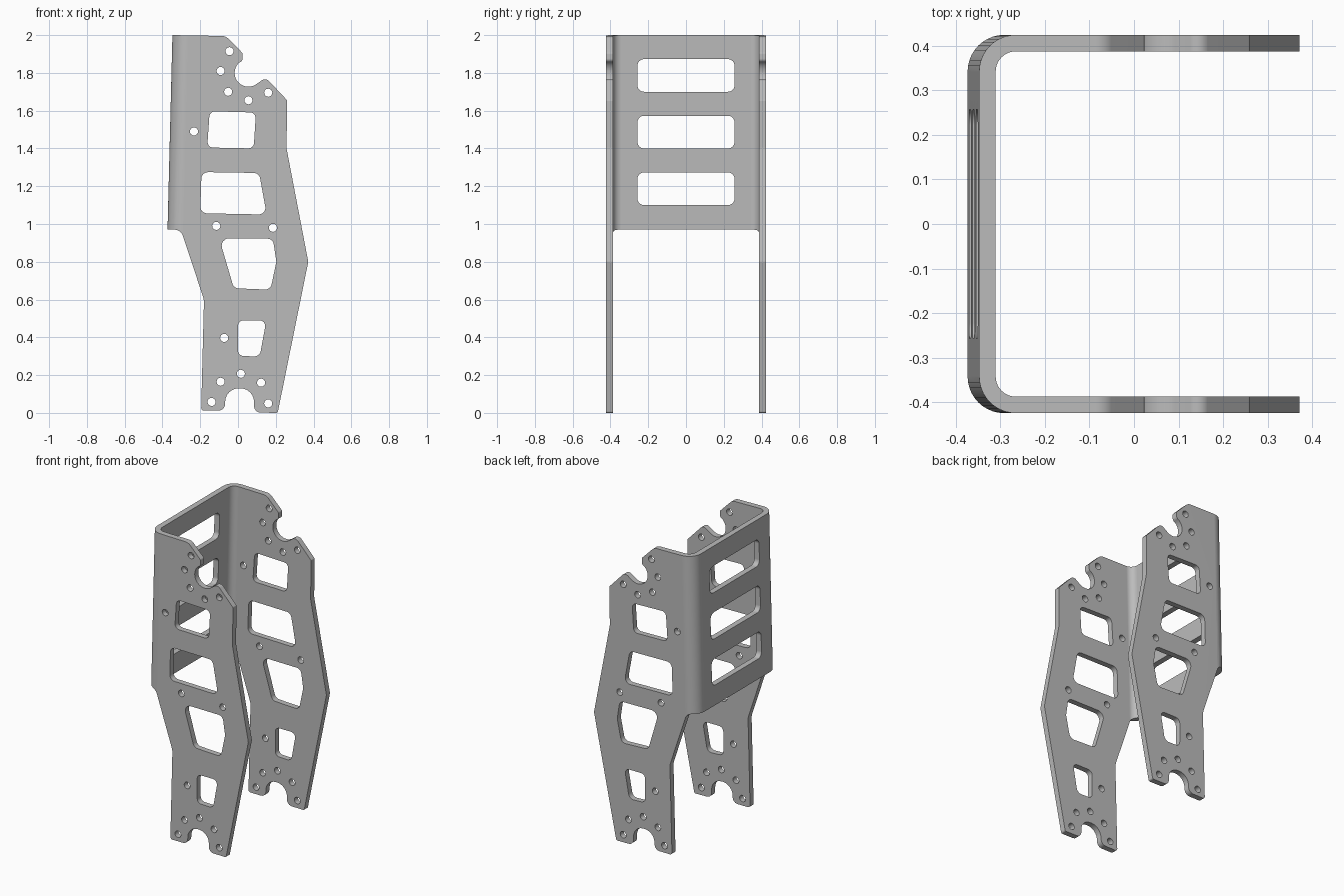
import bpy, bmesh
from math import pi, sin, cos, radians
from mathutils import Vector, Matrix

cube = bpy.data.objects.get("Cube")
if cube:
    bpy.data.objects.remove(cube, do_unlink=True)

steel = bpy.data.materials.new("plain grey metal")
steel.use_nodes = True
grey = (0.5, 0.5, 0.5, 1)
steel.diffuse_color = grey
steel.node_tree.nodes["Principled BSDF"].inputs["Base Color"].default_value = grey


def rounded(corners, steps=6):
    """Polygon of (u, v, radius) corners turned into a filleted loop."""
    loop = []
    for i, (u, v, r) in enumerate(corners):
        p = Vector((u, v))
        if r == 0:
            loop.append(p)
            continue
        a = (Vector(corners[i - 1][:2]) - p).normalized()
        b = (Vector(corners[(i + 1) % len(corners)][:2]) - p).normalized()
        half = a.angle(b) / 2
        centre = p + (a + b).normalized() * (r / sin(half))
        start = p + a * (r * cos(half) / sin(half)) - centre
        sweep = pi - 2 * half
        if a.x * b.y - a.y * b.x > 0:
            sweep = -sweep
        for k in range(steps + 1):
            loop.append(centre + Matrix.Rotation(sweep * k / steps, 2) @ start)
    return loop


def circle(u, v, r, n=16):
    return [Vector((u + r * cos(2 * pi * k / n), v + r * sin(2 * pi * k / n)))
            for k in range(n)]


def prism(name, loops, place, depth):
    """Fill the loops (first outer, rest holes) and extrude along depth."""
    bm = bmesh.new()
    for loop in loops:
        vs = [bm.verts.new(place(p.x, p.y)) for p in loop]
        for i, v in enumerate(vs):
            bm.edges.new((vs[i - 1], v))
    bmesh.ops.triangle_fill(bm, use_beauty=True, edges=bm.edges[:],
                            normal=Vector(depth).normalized())
    new = bmesh.ops.extrude_face_region(bm, geom=bm.faces[:])["geom"]
    bmesh.ops.translate(bm, vec=depth,
                        verts=[g for g in new if isinstance(g, bmesh.types.BMVert)])
    bmesh.ops.recalc_face_normals(bm, faces=bm.faces[:])
    mesh = bpy.data.meshes.new(name)
    bm.to_mesh(mesh)
    bm.free()
    mesh.materials.append(steel)
    obj = bpy.data.objects.new(name, mesh)
    bpy.context.collection.objects.link(obj)
    return obj


# Bent sheet channel: U section whose back wall leans slightly
T, W, LEAN = 0.037, 0.424, 0.0252
BACK = -0.3975
section = rounded([
    (0.5, -W, 0), (0.5, T - W, 0),
    (BACK + T, T - W, 0.045), (BACK + T, W - T, 0.045),
    (0.5, W - T, 0), (0.5, W, 0),
    (BACK, W, 0.082), (BACK, -W, 0.082)], steps=10)
bracket = prism("bracket", [section],
                lambda u, v: (u - 0.1 * LEAN, v, -0.1), (2.2 * LEAN, 0, 2.2))

# Side silhouette with its upper round notch
notch = [(0.055 + 0.073 * cos(radians(a)), 1.80 + 0.073 * sin(radians(a)), 0)
         for a in range(-60, -226, -11)]
outline = rounded([
    (-0.195, 0.012, 0.015),
    (-0.07, 0.012, 0.035), (-0.065, 0.13, 0.072),
    (0.085, 0.13, 0.072), (0.085, 0.002, 0.035),
    (0.21, 0, 0.01), (0.372, 0.80, 0.02), (0.257, 1.40, 0.1),
    (0.26, 1.655, 0.012), (0.147, 1.775, 0.03)] + notch + [
    (0.024, 1.865, 0.02), (0.024, 1.905, 0.015), (-0.065, 1.995, 0.05),
    (-0.347, 2.0, 0), (-0.5, 2.0, 0), (-0.5, 0.97, 0),
    (-0.303, 0.97, 0.045), (-0.18, 0.60, 0.1)])

# Lightening windows in the side plates
windows = [rounded(c) for c in (
    [(-0.15, 1.597, 0.03), (0.095, 1.59, 0.03),
     (0.083, 1.40, 0.03), (-0.163, 1.405, 0.03)],
    [(-0.193, 1.275, 0.035), (0.112, 1.27, 0.035),
     (0.152, 1.05, 0.035), (-0.2, 1.057, 0.035)],
    [(-0.1, 0.925, 0.04), (0.185, 0.922, 0.035), (0.203, 0.80, 0.02),
     (0.172, 0.652, 0.035), (-0.022, 0.66, 0.035)],
    [(0, 0.49, 0.03), (0.15, 0.49, 0.03),
     (0.115, 0.298, 0.035), (0, 0.302, 0.03)])]

# Bolt holes
bolts = [circle(u, v, 0.0215) for u, v in (
    (-0.045, 1.915), (-0.092, 1.81), (-0.052, 1.70), (0.055, 1.655),
    (0.16, 1.695), (-0.233, 1.49), (-0.115, 0.99), (0.185, 0.98),
    (-0.073, 0.397), (-0.092, 0.165), (0.015, 0.207), (0.122, 0.16),
    (-0.14, 0.058), (0.16, 0.05))]
silhouette = prism("side_silhouette_cutter", [outline] + windows + bolts,
                   lambda u, v: (u, -0.6, v), (0, 1.2, 0))

# Three wide slots in the back wall
cutters = [(silhouette, 'INTERSECT')]
for low in (1.10, 1.40, 1.70):
    slot = rounded([(-0.257, low, 0.035), (0.257, low, 0.035),
                    (0.257, low + 0.173, 0.035), (-0.257, low + 0.173, 0.035)])
    cutters.append((prism("slot_cutter", [slot],
                          lambda u, v: (-0.55, u, v), (0.35, 0, 0)), 'DIFFERENCE'))

# Cut the sheet, then discard the cutters
bpy.ops.object.select_all(action='DESELECT')
bracket.select_set(True)
bpy.context.view_layer.objects.active = bracket
for cutter, operation in cutters:
    cutter.hide_render = True
    mod = bracket.modifiers.new("cut", 'BOOLEAN')
    mod.operation = operation
    mod.solver = 'EXACT'
    mod.object = cutter
    bpy.ops.object.modifier_apply(modifier=mod.name)
    bpy.data.objects.remove(cutter, do_unlink=True)

# Smooth bends, crisp cut edges
bpy.ops.object.shade_smooth_by_angle(angle=radians(30))
weighted = bracket.modifiers.new("even shading", 'WEIGHTED_NORMAL')
weighted.keep_sharp = True
